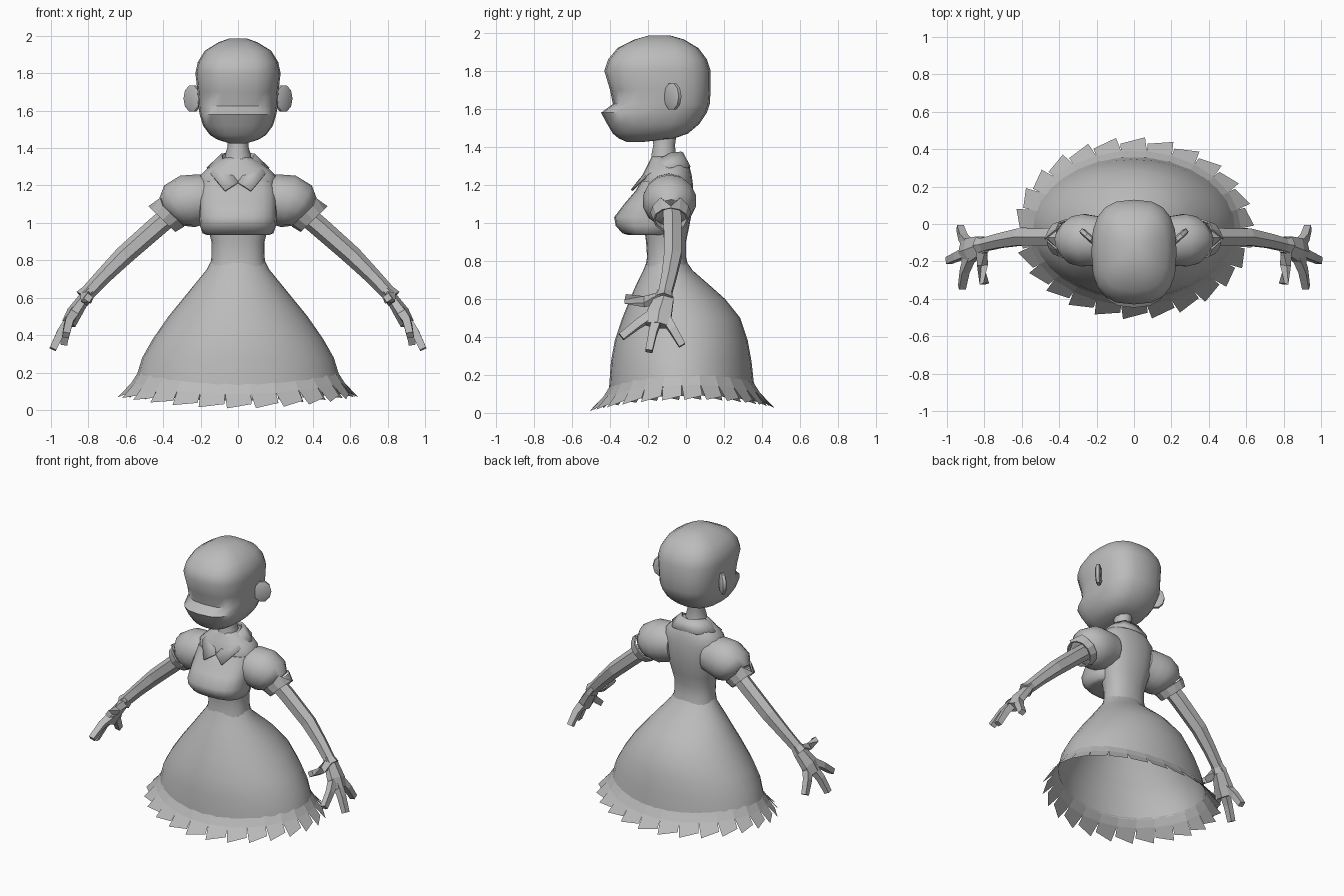
import bpy, bmesh, math
from mathutils import Vector, Matrix

if "Cube" in bpy.data.objects:
    bpy.data.objects.remove(bpy.data.objects["Cube"])

grey = bpy.data.materials.new("plain_grey")
grey.diffuse_color = (0.5, 0.5, 0.5, 1)
grey.use_nodes = True
grey.node_tree.nodes["Principled BSDF"].inputs["Base Color"].default_value = grey.diffuse_color


def make(name, verts, faces, angle=None, mirror=False, solid=0):
    """Mesh object from points and faces; angle = smooth shading limit."""
    me = bpy.data.meshes.new(name)
    me.from_pydata([tuple(v) for v in verts], [], faces)
    bm = bmesh.new()
    bm.from_mesh(me)
    bmesh.ops.recalc_face_normals(bm, faces=bm.faces)
    bm.to_mesh(me)
    bm.free()
    me.materials.append(grey)
    ob = bpy.data.objects.new(name, me)
    bpy.context.collection.objects.link(ob)
    if mirror:
        m = ob.modifiers.new("mirror", 'MIRROR')
        m.use_mirror_merge = mirror == "weld"
    if solid:
        ob.modifiers.new("thickness", 'SOLIDIFY').thickness = solid
    if angle:
        bpy.ops.object.select_all(action='DESELECT')
        bpy.context.view_layer.objects.active = ob
        ob.select_set(True)
        bpy.ops.object.shade_smooth_by_angle(angle=math.radians(angle))
    return ob


def loft(name, rings, caps=True, **kw):
    """Skin a list of equal-length rings."""
    n = len(rings[0])
    verts = [v for r in rings for v in r]
    faces = [(k * n + i, k * n + (i + 1) % n, (k + 1) * n + (i + 1) % n, (k + 1) * n + i)
             for k in range(len(rings) - 1) for i in range(n)]
    if caps:
        faces += [tuple(range(n)), tuple(range(len(verts) - n, len(verts)))]
    return make(name, verts, faces, **kw)


def oval(z, front, back, w, n=20, p=2.0, sag=0.0, grow=0.0, a0=0.0):
    """Horizontal rounded ring between front and back; sag lifts the sides."""
    out = []
    for i in range(n):
        a = math.tau * i / n + a0
        c, s = math.cos(a), math.sin(a)
        x = math.copysign(abs(c) ** (2 / p), c) * (w + grow)
        y = math.copysign(abs(s) ** (2 / p), s) * ((back - front) / 2 + grow)
        out.append(Vector((x, (front + back) / 2 + y, z + sag * c * c)))
    return out


def tube(name, path, n=6, flat=1.0, **kw):
    """Tapered tube through (x, y, z, radius) points; flat squeezes it."""
    pts = [Vector(p[:3]) for p in path]
    rings = []
    for i, p in enumerate(pts):
        d = (pts[min(i + 1, len(pts) - 1)] - pts[max(i - 1, 0)]).normalized()
        u = Vector((0, 1, 0))
        u = (u - d * u.dot(d)).normalized()
        v = d.cross(u)
        rings.append([p + path[i][3] * (math.cos(a) * u + math.sin(a) * v * flat)
                      for a in (math.tau * (k + 0.5) / n for k in range(n))])
    return loft(name, rings, mirror=True, **kw)


# Head: broad skull, face dip and projecting muzzle
head = [(1.425, -.31, -.23, .045), (1.445, -.355, -.06, .11), (1.47, -.385, .01, .15),
        (1.52, -.415, .07, .187), (1.58, -.447, .11, .205), (1.625, -.385, .125, .212),
        (1.70, -.40, .13, .216), (1.80, -.43, .13, .228), (1.86, -.41, .11, .215),
        (1.92, -.36, .065, .178), (1.965, -.27, -.01, .105), (1.985, -.20, -.08, .05)]
loft("head", [oval(*r, p=2.7) for r in head], angle=50)

# Ears: thin slanted discs
ear_turn = Matrix.Rotation(math.radians(42), 3, 'Z')
ear = []
for t, s in ((-.017, .75), (-.010, 1), (.010, 1), (.017, .75)):
    ear.append([Vector((.242, -.07, 1.665)) + ear_turn @ Vector(
        (.058 * s * math.cos(a), t, .073 * s * math.sin(a)))
        for a in (math.tau * k / 10 for k in range(10))])
loft("ear", ear, angle=40, mirror=True)

# Neck
neck = [(1.28, -.19, -.04, .08), (1.36, -.185, -.05, .07), (1.41, -.175, -.055, .055),
        (1.50, -.18, -.04, .065)]
loft("neck", [oval(*r, n=10) for r in neck], angle=40)

# Bodice from waist to collar, with the bust as a shelf on the front
bodice = [(.76, -.215, .015, .15), (.82, -.205, 0, .142), (.90, -.21, 0, .142),
          (.97, -.22, .015, .16), (1.05, -.23, .03, .185), (1.13, -.24, .037, .2),
          (1.20, -.24, .037, .21), (1.25, -.23, .03, .205), (1.29, -.21, .02, .165),
          (1.33, -.19, 0, .11), (1.35, -.18, -.03, .07)]
loft("bodice", [oval(*r, p=2.3) for r in bodice], angle=60)
bust = [(.935, -.30, -.10, .165), (.945, -.335, -.07, .19), (.985, -.37, -.05, .203),
        (1.03, -.378, -.04, .207), (1.10, -.325, -.03, .207), (1.17, -.265, -.03, .205),
        (1.22, -.235, -.05, .19)]
loft("bust", [oval(*r, p=2.6) for r in bust], angle=60)

# Collar: folded strip ending in a point on each side
inner = [(0, -.015, 1.37), (.055, -.025, 1.375), (.09, -.08, 1.37), (.075, -.17, 1.32),
         (0, -.255, 1.22)]
outer = [(0, .025, 1.295), (.10, .015, 1.295), (.168, -.08, 1.295), (.145, -.20, 1.262),
         (.07, -.29, 1.175)]
make("collar", inner + outer, [(i, i + 1, i + 6, i + 5) for i in range(4)],
     mirror="weld", solid=.012, angle=40)

# Puffed sleeves
tube("sleeve", [(.13, -.09, 1.13, .12), (.20, -.09, 1.125, .135), (.27, -.087, 1.115, .143),
                (.325, -.085, 1.09, .13), (.365, -.08, 1.055, .09)], n=14, angle=60)

# Turned-back cuffs, split into points at the upper edge
axis = Vector((.69, .02, -.72)).normalized()
u = Vector((0, 1, 0))
v = axis.cross(u).normalized()
v = v if v.z > 0 else -v
low, high = [], []
for k in range(12):
    a = math.tau * k / 12
    d = math.cos(a) * u + math.sin(a) * v
    low.append(Vector((.402, -.08, 1.015)) + d * .092)
    reach = .075 if k in (2, 4) else (.0 if k == 3 else .055)
    high.append(Vector((.402, -.08, 1.015)) - axis * reach + d * .107)
loft("cuff", [low, high], caps=False, mirror=True, solid=.01)

# Arms, palms and fingers
tube("arm", [(.34, -.075, 1.06, .055), (.44, -.07, .975, .055), (.61, -.07, .825, .052),
             (.72, -.09, .715, .044), (.80, -.11, .63, .04), (.825, -.115, .60, .05)], n=6)
tube("palm", [(.79, -.11, .64, .045), (.82, -.115, .60, .058), (.875, -.14, .52, .075),
              (.905, -.15, .46, .07)], n=6, flat=.55)
fingers = {
    "thumb": [(.815, -.13, .61), (.81, -.22, .585), (.80, -.32, .60)],
    "index_finger": [(.875, -.17, .52), (.905, -.25, .47), (.92, -.34, .40)],
    "middle_finger": [(.89, -.15, .50), (.945, -.175, .42), (.99, -.195, .325)],
    "outer_finger": [(.885, -.11, .50), (.915, -.07, .44), (.93, -.02, .355)]}
for name, pts in fingers.items():
    tube(name, [p + (r,) for p, r in zip(pts, (.035, .03, .026))], n=4)

# Bell skirt, open underneath, with a hem that rises at the sides
skirt = [(.80, -.205, 0, .143, 0), (.75, -.225, .035, .168, 0), (.68, -.26, .115, .225, 0),
         (.60, -.295, .205, .29, 0), (.50, -.335, .285, .372, 0), (.38, -.375, .325, .455, 0),
         (.27, -.395, .345, .512, .01), (.13, -.405, .36, .54, .06)]
loft("skirt", [oval(z, f, b, w, n=32, sag=s) for z, f, b, w, s in skirt], caps=False, angle=60)

# Ruffle: flared band cut into skewed tabs
TABS = 26
verts, faces = [], []


def hem(a, out, z):
    """Point on the hem oval, pushed outward by out."""
    c, s = math.cos(a), math.sin(a)
    z += .06 * c * c + .02 * max(s, 0)
    return Vector(((.535 + out) * c, -.0225 + (.38 + out) * s, z))


for i in range(TABS):
    step = math.tau / TABS
    a = i * step
    b = len(verts)
    verts += [hem(a, 0, .14), hem(a + step, 0, .14),
              hem(a + step, .035, .085), hem(a, .035, .085),
              hem(a + step * 1.0, .075, .03), hem(a + step * .12, .108, .008)]
    faces += [(b, b + 1, b + 2, b + 3), (b + 3, b + 2, b + 4, b + 5)]
make("ruffle", verts, faces)
